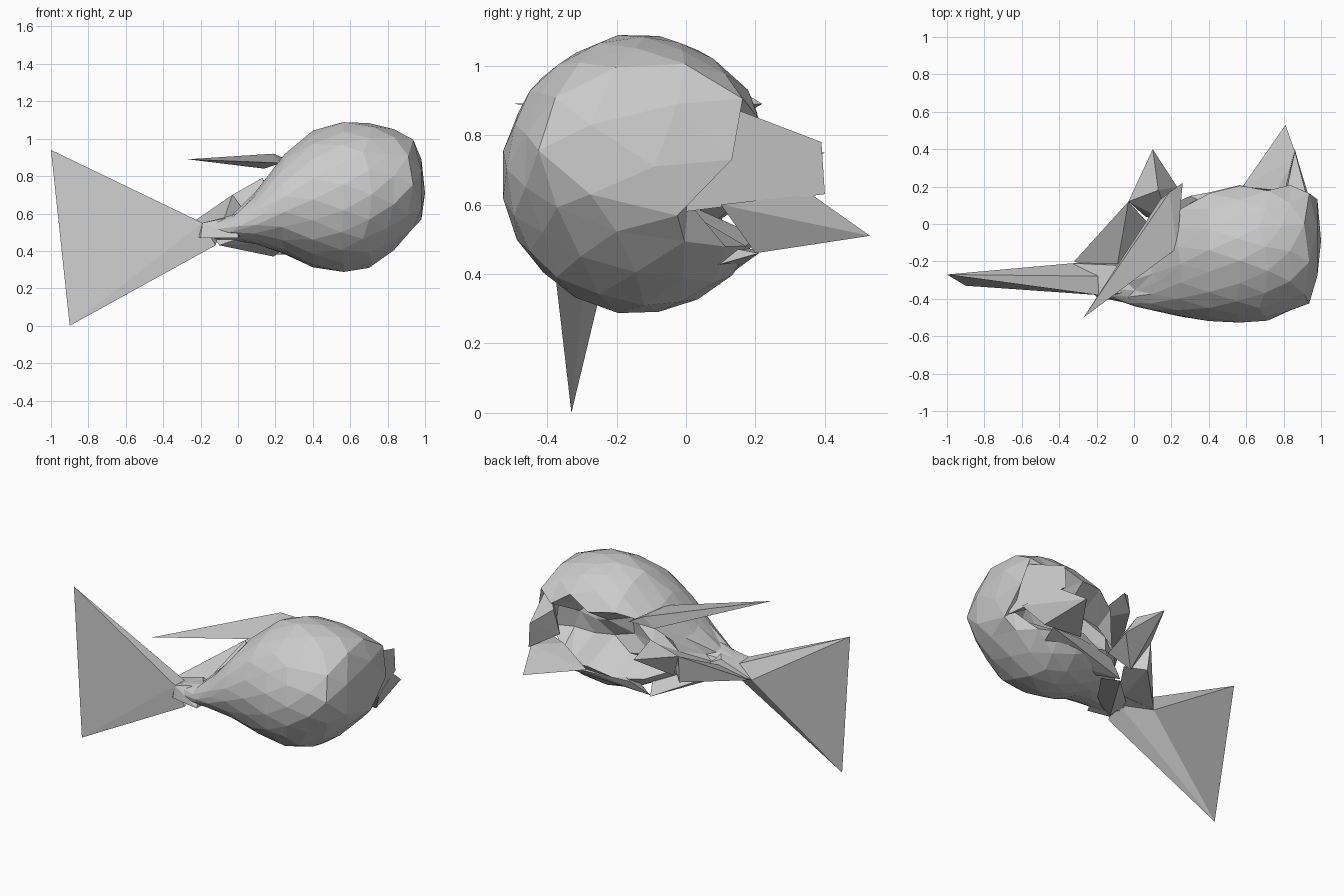
import bpy, bmesh, random
from mathutils import Vector

default_cube = bpy.data.objects.get("Cube")
if default_cube:
    bpy.data.objects.remove(default_cube, do_unlink=True)

random.seed(4)

# Single plain grey
GREY = (0.6, 0.6, 0.6, 1.0)
grey = bpy.data.materials.new("plain grey")
grey.use_nodes = True
grey.diffuse_color = GREY
shader = next(n for n in grey.node_tree.nodes if n.type == 'BSDF_PRINCIPLED')
shader.inputs["Base Color"].default_value = GREY


def finish(bm, name):
    """Turn a bmesh into a flat-shaded grey object."""
    bmesh.ops.recalc_face_normals(bm, faces=bm.faces)
    mesh = bpy.data.meshes.new(name)
    bm.to_mesh(mesh)
    bm.free()
    mesh.materials.append(grey)
    obj = bpy.data.objects.new(name, mesh)
    bpy.context.collection.objects.link(obj)
    return obj


def shard(name, *points):
    """Pointed faceted piece: the convex hull of a few corners."""
    bm = bmesh.new()
    for p in points:
        bm.verts.new(p)
    result = bmesh.ops.convex_hull(bm, input=bm.verts)
    loose = {g for g in result["geom_interior"] if isinstance(g, bmesh.types.BMVert)}
    bmesh.ops.delete(bm, geom=list(loose), context='VERTS')
    return finish(bm, name)


# Body sections along x: x, y min, y max, z min, z max
SECTIONS = [
    (-0.20, -0.37, -0.28, 0.46, 0.55),
    (0.00, -0.44, -0.20, 0.46, 0.60),
    (0.12, -0.47, -0.02, 0.43, 0.75),
    (0.25, -0.50, 0.18, 0.38, 0.92),
    (0.40, -0.52, 0.24, 0.31, 1.04),
    (0.55, -0.53, 0.25, 0.28, 1.09),
    (0.70, -0.52, 0.25, 0.31, 1.09),
    (0.85, -0.47, 0.24, 0.41, 1.05),
    (0.95, -0.42, 0.22, 0.52, 1.00),
    (1.00, -0.26, 0.08, 0.58, 0.84),
]


def section_at(x):
    for a, b in zip(SECTIONS, SECTIONS[1:]):
        if x <= b[0]:
            t = (x - a[0]) / (b[0] - a[0])
            return [p + (q - p) * t for p, q in zip(a, b)]
    return list(SECTIONS[-1])


# Faceted body, tapered to the tail and hollowed at the back
bm = bmesh.new()
bmesh.ops.create_icosphere(bm, subdivisions=3, radius=1.0)
for v in bm.verts:
    u, around = v.co.z, Vector((v.co.x, v.co.y))
    x = 0.4 + 0.6 * u
    _, y0, y1, z0, z1 = section_at(x)
    if around.length > 0.01:
        around.normalize()
    wobble = random.uniform(0.98, 1.01)
    y = (y0 + y1) / 2 + around.x * wobble * (y1 - y0) / 2
    z = (z0 + z1) / 2 + around.y * wobble * (z1 - z0) / 2
    if y > 0.04 and abs(z - 0.66) < 0.15 and 0.2 < x < 0.94:
        y = random.uniform(-0.06, 0.02)
    v.co = (x, y, z)
finish(bm, "body")

# Tail fan
shard("tail_fan",
      (-1, -0.27, 0.94), (-0.9, -0.33, 0), (-0.44, -0.35, 0.49),
      (-0.33, -0.21, 0.5), (-0.19, -0.38, 0.55), (-0.12, -0.38, 0.43),
      (-0.1, -0.28, 0.5))
shard("tail_root",
      (-0.33, -0.21, 0.5), (-0.2, -0.39, 0.47), (-0.19, -0.38, 0.55),
      (0, -0.43, 0.47), (0, -0.36, 0.59), (-0.1, -0.22, 0.57), (0.05, -0.2, 0.5))

# Long upper blade
shard("upper_blade",
      (-0.27, -0.5, 0.89), (0.19, 0.17, 0.92), (0.14, 0.13, 0.84),
      (0.23, -0.13, 0.87), (0.26, 0.22, 0.89))

# Webbing and spike at the back near the tail
shard("rear_web",
      (-0.32, -0.2, 0.5), (-0.03, 0.12, 0.7), (-0.02, 0.1, 0.52),
      (-0.1, -0.28, 0.5), (0.08, 0, 0.55))
shard("rear_spike",
      (0.1, 0.4, 0.75), (-0.03, 0.12, 0.7), (0.23, 0.2, 0.64),
      (0.13, 0.18, 0.79), (0.06, 0.04, 0.52), (0.2, 0, 0.6))
shard("lower_web",
      (0.19, 0.1, 0.37), (-0.1, -0.34, 0.43), (0.3, -0.1, 0.45),
      (0.1, -0.3, 0.5), (-0.15, -0.25, 0.5))

# Lower rim of the hollow
shard("lower_lip",
      (0.19, 0.1, 0.38), (0.3, 0.15, 0.46), (0.57, 0.2, 0.47),
      (0.8, 0.21, 0.46), (0.75, 0, 0.4), (0.35, 0, 0.4), (0.6, 0, 0.5))

# Flared points at the blunt end
shard("end_flare",
      (0.86, 0.39, 0.78), (0.86, 0.4, 0.63), (0.95, 0.05, 0.91),
      (0.97, 0, 0.58), (0.8, 0.16, 0.64), (0.82, 0.2, 0.81))
shard("end_spike",
      (0.81, 0.53, 0.51), (0.58, 0.2, 0.48), (0.86, 0.2, 0.46),
      (0.95, 0.1, 0.6), (0.87, 0.36, 0.63), (0.76, 0.18, 0.6))
